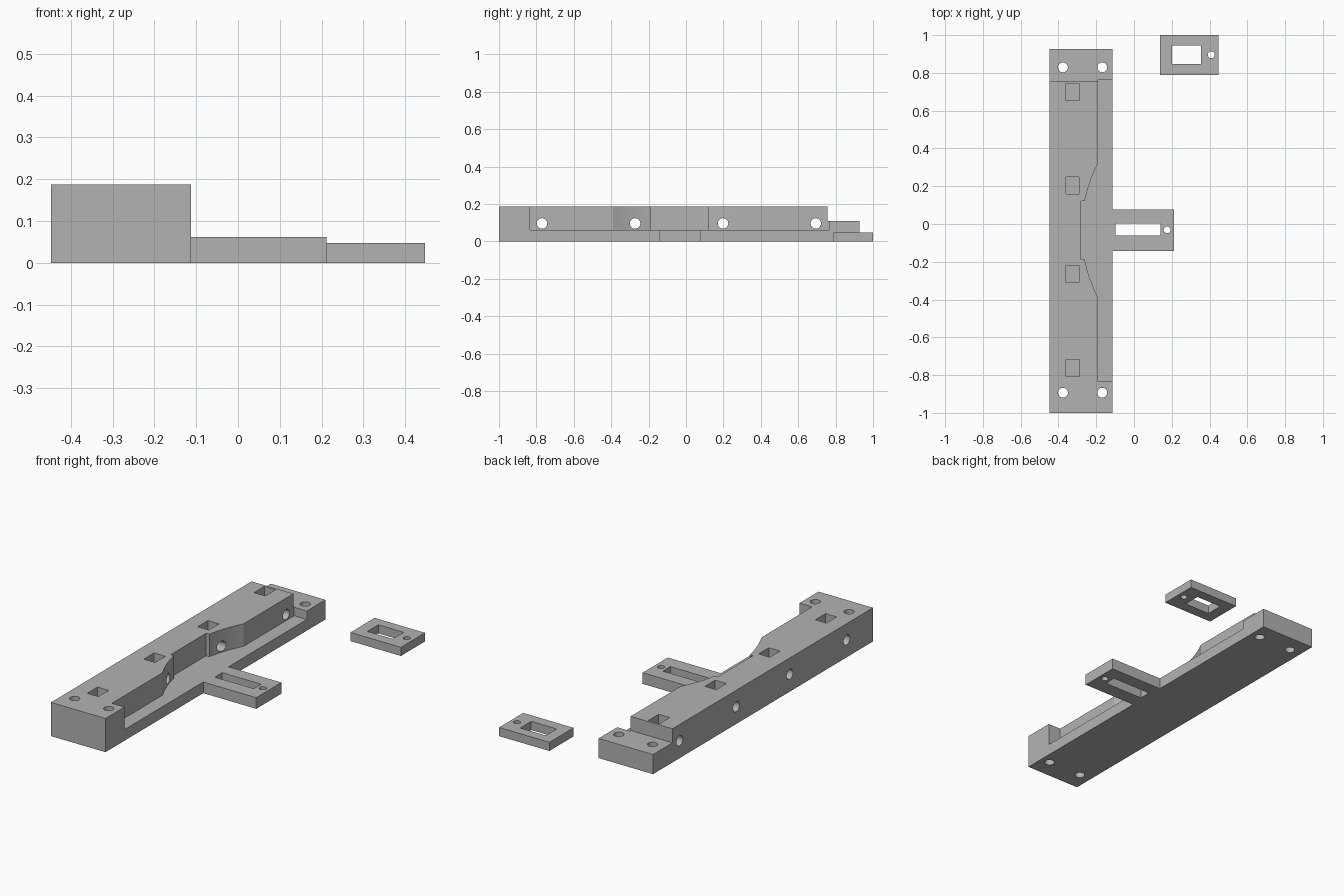
import bpy
import bmesh
import math

default = bpy.data.objects.get("Cube")
if default:
    bpy.data.objects.remove(default, do_unlink=True)

grey = bpy.data.materials.new("plain grey")
grey.use_nodes = True
colour = (0.45, 0.45, 0.45, 1)
grey.diffuse_color = colour
bsdf = next(n for n in grey.node_tree.nodes if n.type == 'BSDF_PRINCIPLED')
bsdf.inputs["Base Color"].default_value = colour


def prism(name, outline, z0, z1):
    """Upright solid from a plan outline."""
    bm = bmesh.new()
    base = bm.faces.new([bm.verts.new((x, y, z0)) for x, y in outline])
    top = bmesh.ops.extrude_face_region(bm, geom=[base])["geom"]
    verts = [v for v in top if isinstance(v, bmesh.types.BMVert)]
    bmesh.ops.translate(bm, verts=verts, vec=(0, 0, z1 - z0))
    bmesh.ops.recalc_face_normals(bm, faces=bm.faces)
    mesh = bpy.data.meshes.new(name)
    bm.to_mesh(mesh)
    bm.free()
    mesh.materials.append(grey)
    obj = bpy.data.objects.new(name, mesh)
    bpy.context.collection.objects.link(obj)
    return obj


def box(name, x0, x1, y0, y1, z0, z1):
    return prism(name, [(x0, y0), (x1, y0), (x1, y1), (x0, y1)], z0, z1)


def circle(cx, cy, r, n=32):
    return [(cx + r * math.cos(math.tau * i / n), cy + r * math.sin(math.tau * i / n))
            for i in range(n)]


def upright_hole(x, y, r):
    return prism("hole_cutter", circle(x, y, r), -0.1, 0.3)


def cross_hole(y, z, r):
    """Round cutter lying along x."""
    obj = prism("cross_hole_cutter", circle(0, 0, r), -0.6, 0.1)
    obj.rotation_euler.y = math.pi / 2
    obj.location = (0, y, z)
    return obj


def combine(obj, tool, operation='DIFFERENCE'):
    """Apply a boolean and discard the tool."""
    tool.hide_render = True
    mod = obj.modifiers.new("cut", 'BOOLEAN')
    mod.operation = operation
    mod.solver = 'EXACT'
    mod.object = tool
    bpy.ops.object.select_all(action='DESELECT')
    obj.select_set(True)
    bpy.context.view_layer.objects.active = obj
    bpy.ops.object.modifier_apply(modifier=mod.name)
    bpy.data.objects.remove(tool, do_unlink=True)


LEFT, RIGHT, TOP, LEDGE = -0.447, -0.113, 0.187, 0.062
BACK, STEP, MID = 0.927, 0.757, -0.034

# Main rail with side tongue
rail = box("mounting_rail", LEFT, RIGHT, -1, BACK, 0, TOP)
combine(rail, box("tongue", -0.2, 0.212, -0.143, 0.077, 0, LEDGE), 'UNION')

# Lowered back end
combine(rail, box("step_cutter", -0.6, 0, STEP, 1.1, 0.109, 0.4))

# Ledge with a shallow curved recess in its wall
arc_x, arc_r = 0.504, 0.78
arc = []
for i in range(13):
    dy = 0.155 + (0.355 - 0.155) * i / 12
    arc.append((arc_x - math.sqrt(arc_r ** 2 - dy ** 2), dy))
half = [(-0.28, 0.155)] + arc
wall = [(x, MID - d) for x, d in reversed(half)] + [(x, MID + d) for x, d in half]
wall_x = arc[-1][0]
outline = ([(0.3, -0.833), (wall_x, -0.833)] + wall
           + [(wall_x, 0.765), (0.3, 0.765)])
combine(rail, prism("ledge_cutter", outline, LEDGE, 0.4))

# Cross bolt holes and the nut pockets above them
for y in (-0.77, -0.272, 0.198, 0.694):
    combine(rail, cross_hole(y, 0.096, 0.028))
for y in (-0.762, -0.266, 0.205, 0.7):
    combine(rail, box("pocket_cutter", -0.36, -0.291, y - 0.045, y + 0.045, 0.055, 0.4))

# Upright bolt holes at both ends
for x in (-0.376, -0.168):
    for y in (-0.893, 0.829):
        combine(rail, upright_hole(x, y, 0.026))

# Slot and pin hole in the tongue
combine(rail, box("slot_cutter", -0.099, 0.14, -0.062, 0.003, -0.1, 0.3))
combine(rail, upright_hole(0.175, -0.031, 0.018))

# Separate small plate
plate = box("loose_plate", 0.138, 0.447, 0.789, 1, 0, 0.048)
combine(plate, box("window_cutter", 0.2, 0.356, 0.848, 0.944, -0.1, 0.3))
combine(plate, upright_hole(0.409, 0.896, 0.018))

# Smooth the round walls, keep edges crisp
for obj in (rail, plate):
    bpy.ops.object.select_all(action='DESELECT')
    obj.select_set(True)
    bpy.context.view_layer.objects.active = obj
    bpy.ops.object.shade_smooth_by_angle(angle=math.radians(20))
